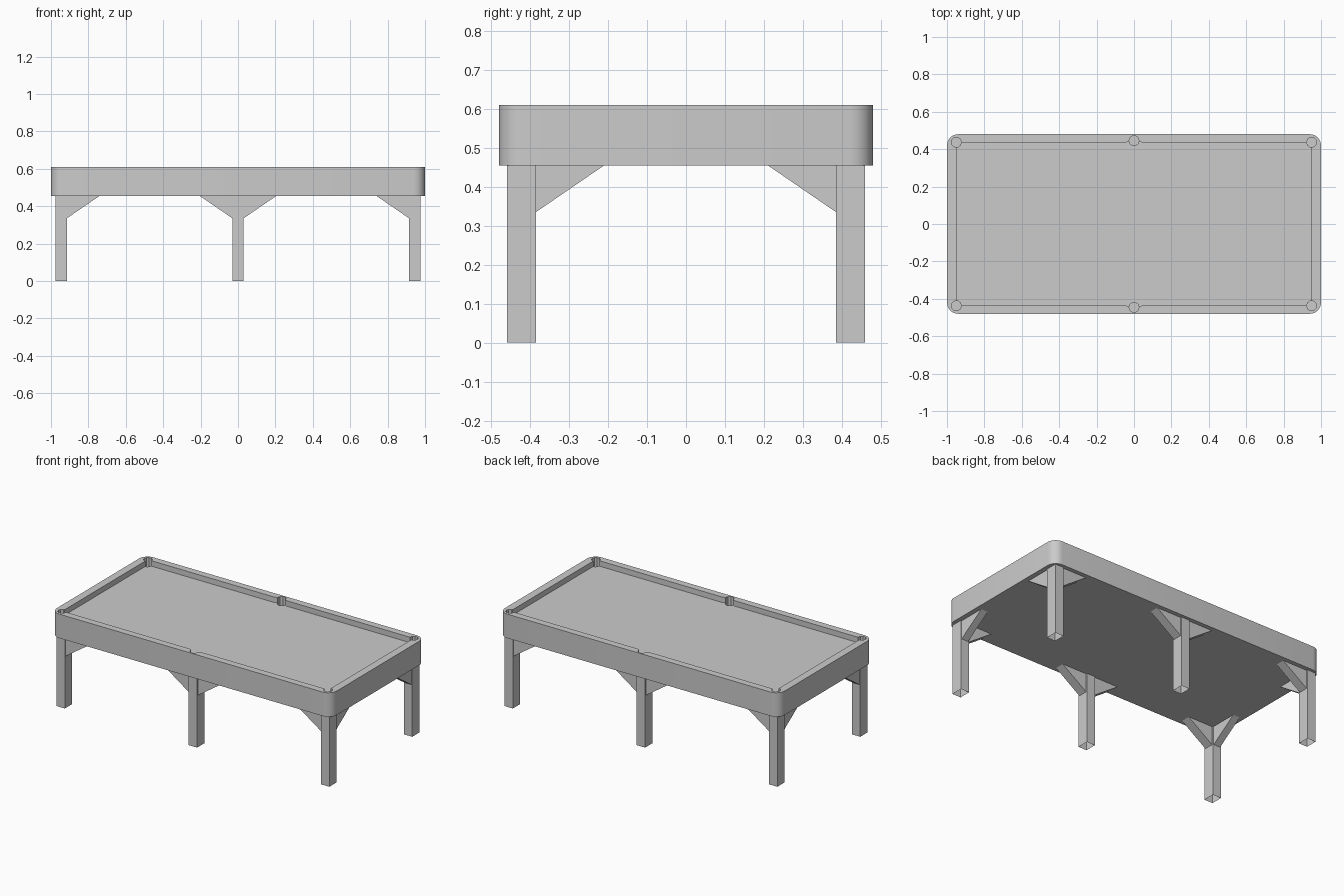
import bpy, bmesh
from math import sin, cos, pi, radians

if "Cube" in bpy.data.objects:
    bpy.data.objects.remove(bpy.data.objects["Cube"])

TOP, UNDER, BED, POCKET = 0.61, 0.455, 0.575, 0.545


def prism(name, base, offset, caps=True):
    """Extrude a closed outline of 3D points by an offset."""
    bm = bmesh.new()
    face = bm.faces.new([bm.verts.new(p) for p in base])
    ext = bmesh.ops.extrude_face_region(bm, geom=[face], use_keep_orig=True)
    moved = [g for g in ext["geom"] if isinstance(g, bmesh.types.BMVert)]
    bmesh.ops.translate(bm, verts=moved, vec=offset)
    bmesh.ops.recalc_face_normals(bm, faces=bm.faces)
    if not caps:
        ends = [f for f in bm.faces if abs(f.normal.z) > 0.9]
        bmesh.ops.delete(bm, geom=ends, context='FACES_ONLY')
    mesh = bpy.data.meshes.new(name)
    bm.to_mesh(mesh)
    bm.free()
    obj = bpy.data.objects.new(name, mesh)
    bpy.context.collection.objects.link(obj)
    return obj


def rounded_rect(hx, hy, r, z, steps=6):
    pts = []
    for i, (sx, sy) in enumerate([(1, 1), (-1, 1), (-1, -1), (1, -1)]):
        for k in range(steps + 1):
            a = (i + k / steps) * pi / 2
            pts.append((sx * (hx - r) + r * cos(a), sy * (hy - r) + r * sin(a), z))
    return pts


def ring(cx, cy, r, z, n=10):
    return [(cx + r * cos(2 * pi * i / n), cy + r * sin(2 * pi * i / n), z) for i in range(n)]


# Table body with rounded corners
body = prism("table_body", rounded_rect(1, 0.48, 0.06, UNDER), (0, 0, TOP - UNDER))

# Recessed bed outline, flared beside the middle pockets
side = [(0.95, 0.435), (0.045, 0.435), (0.02, 0.445), (-0.02, 0.445), (-0.045, 0.435), (-0.95, 0.435)]
outline = side + [(-x, -y) for x, y in side]
cutters = [prism("bed_cutter", [(x, y, BED) for x, y in outline], (0, 0, 0.1))]

# Six pockets
for x in (-0.95, 0, 0.95):
    for s in (-1, 1):
        y = s * (0.445 if x == 0 else 0.437)
        cutters.append(prism("pocket_cutter", ring(x, y, 0.027, POCKET), (0, 0, 0.15)))

# Cut the bed and pockets into the body
bpy.context.view_layer.objects.active = body
body.select_set(True)
for c in cutters:
    c.hide_render = True
    mod = body.modifiers.new("cut", 'BOOLEAN')
    mod.operation, mod.solver, mod.object = 'DIFFERENCE', 'EXACT', c
    bpy.ops.object.modifier_apply(modifier=mod.name)
    bpy.data.objects.remove(c)
bpy.ops.object.shade_smooth_by_angle(angle=radians(30))

# Legs, open at the ends, with triangular braces
LX, LY, LOW, RUN = 0.03, 0.0375, 0.335, 0.175
for cx in (-0.945, 0, 0.945):
    for s in (-1, 1):
        cy = s * 0.4225
        tag = ("middle" if cx == 0 else "left" if cx < 0 else "right") + ("_front" if s < 0 else "_back")
        prism(tag + "_leg", [(cx + LX, cy + LY, 0), (cx - LX, cy + LY, 0),
                             (cx - LX, cy - LY, 0), (cx + LX, cy - LY, 0)], (0, 0, UNDER), caps=False)
        # Braces along the long side
        for d in ((-1, 1) if cx == 0 else (-1 if cx > 0 else 1,)):
            x0 = cx + d * LX
            prism(tag + "_long_brace", [(x0, cy - 0.03, LOW), (x0, cy - 0.03, UNDER),
                                        (x0 + d * RUN, cy - 0.03, UNDER)], (0, 0.06, 0))
        # Braces along the short side, corner legs only
        if cx:
            y0 = cy - s * LY
            prism(tag + "_short_brace", [(cx - 0.024, y0, LOW), (cx - 0.024, y0, UNDER),
                                         (cx - 0.024, y0 - s * RUN, UNDER)], (0.048, 0, 0))
